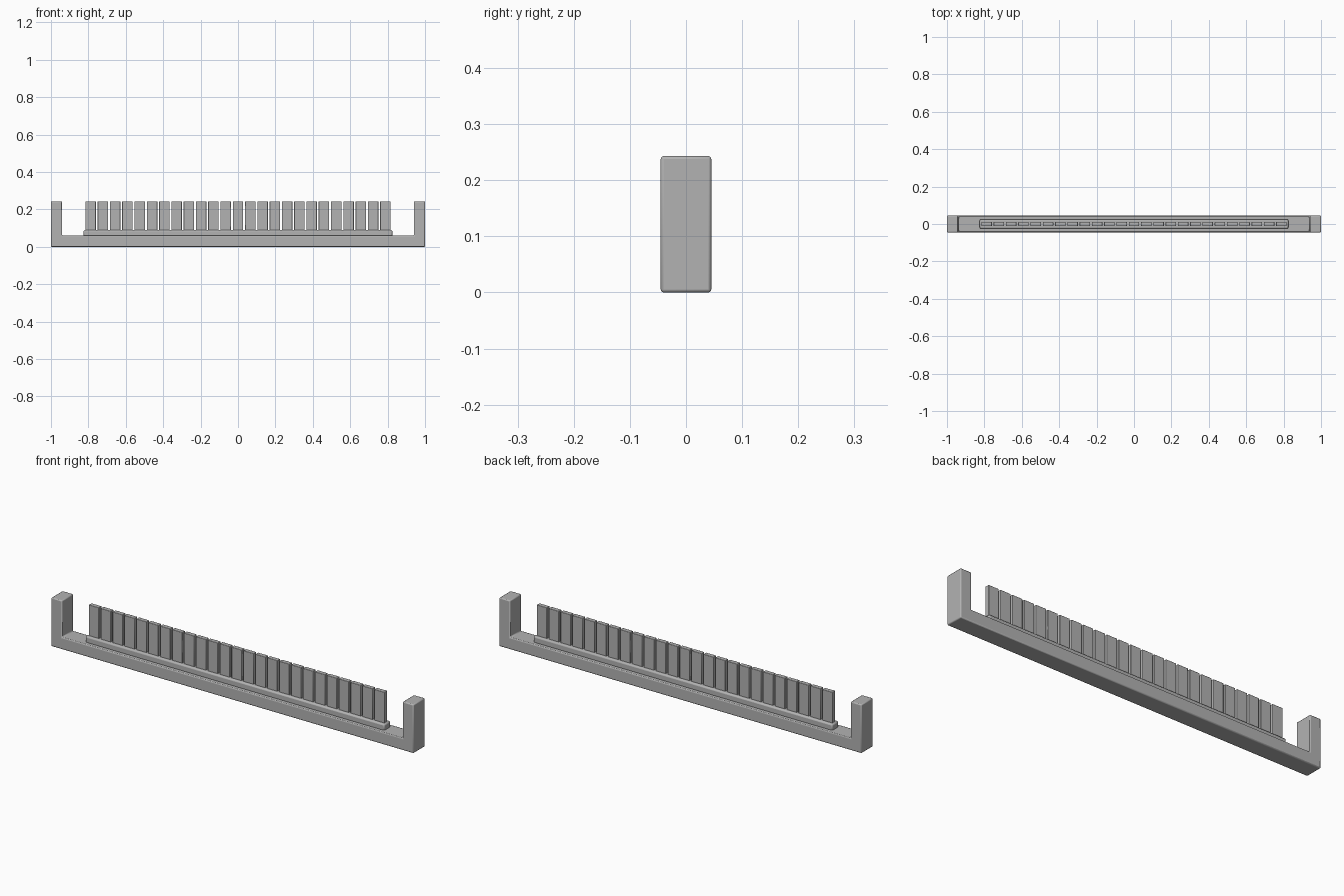
import bpy, bmesh

if "Cube" in bpy.data.objects:
    bpy.data.objects.remove(bpy.data.objects["Cube"])

grey = bpy.data.materials.new("plain grey")
grey.diffuse_color = (0.45, 0.45, 0.45, 1)
grey.use_nodes = True
grey.node_tree.nodes["Principled BSDF"].inputs["Base Color"].default_value = grey.diffuse_color


def finish(name, bm, bevel, segments=2):
    bmesh.ops.recalc_face_normals(bm, faces=bm.faces[:])
    mesh = bpy.data.meshes.new(name)
    bm.to_mesh(mesh)
    bm.free()
    mesh.materials.append(grey)
    ob = bpy.data.objects.new(name, mesh)
    bpy.context.collection.objects.link(ob)
    if bevel:
        mod = ob.modifiers.new("soft edges", 'BEVEL')
        mod.width, mod.segments = bevel, segments
    bpy.ops.object.select_all(action='DESELECT')
    bpy.context.view_layer.objects.active = ob
    ob.select_set(True)
    bpy.ops.object.shade_smooth_by_angle()
    return ob


def box(name, x, y, z0, z1, bevel, cx=0.0):
    bm = bmesh.new()
    bmesh.ops.create_cube(bm, size=1)
    for v in bm.verts:
        v.co = (cx + v.co.x * 2 * x, v.co.y * 2 * y, z0 + (v.co.z + .5) * (z1 - z0))
    return finish(name, bm, bevel)


# U-shaped frame: base bar with an upright at each end
W, D, H, T, B = 1.0, 0.045, 0.243, 0.06, 0.06
right = [(W, 0), (W, H), (W - T, H), (W - T, B)]
profile = right + [(-x, z) for x, z in reversed(right)]
bm = bmesh.new()
face = bm.faces.new([bm.verts.new((x, -D, z)) for x, z in profile])
ext = bmesh.ops.extrude_face_region(bm, geom=[face])
for v in ext["geom"]:
    if isinstance(v, bmesh.types.BMVert):
        v.co.y = D
finish("frame", bm, 0.005)

# Raised rail on the base that holds the slats
box("rail", 0.825, 0.025, B - 0.005, 0.09, 0.007)

# Row of thin upright slats
COUNT, HALF, SPAN = 25, 0.028, 0.788
for i in range(COUNT):
    cx = -SPAN + 2 * SPAN * i / (COUNT - 1)
    box(f"slat_{i + 1}", HALF, 0.011, 0.085, H, 0.002, cx)
